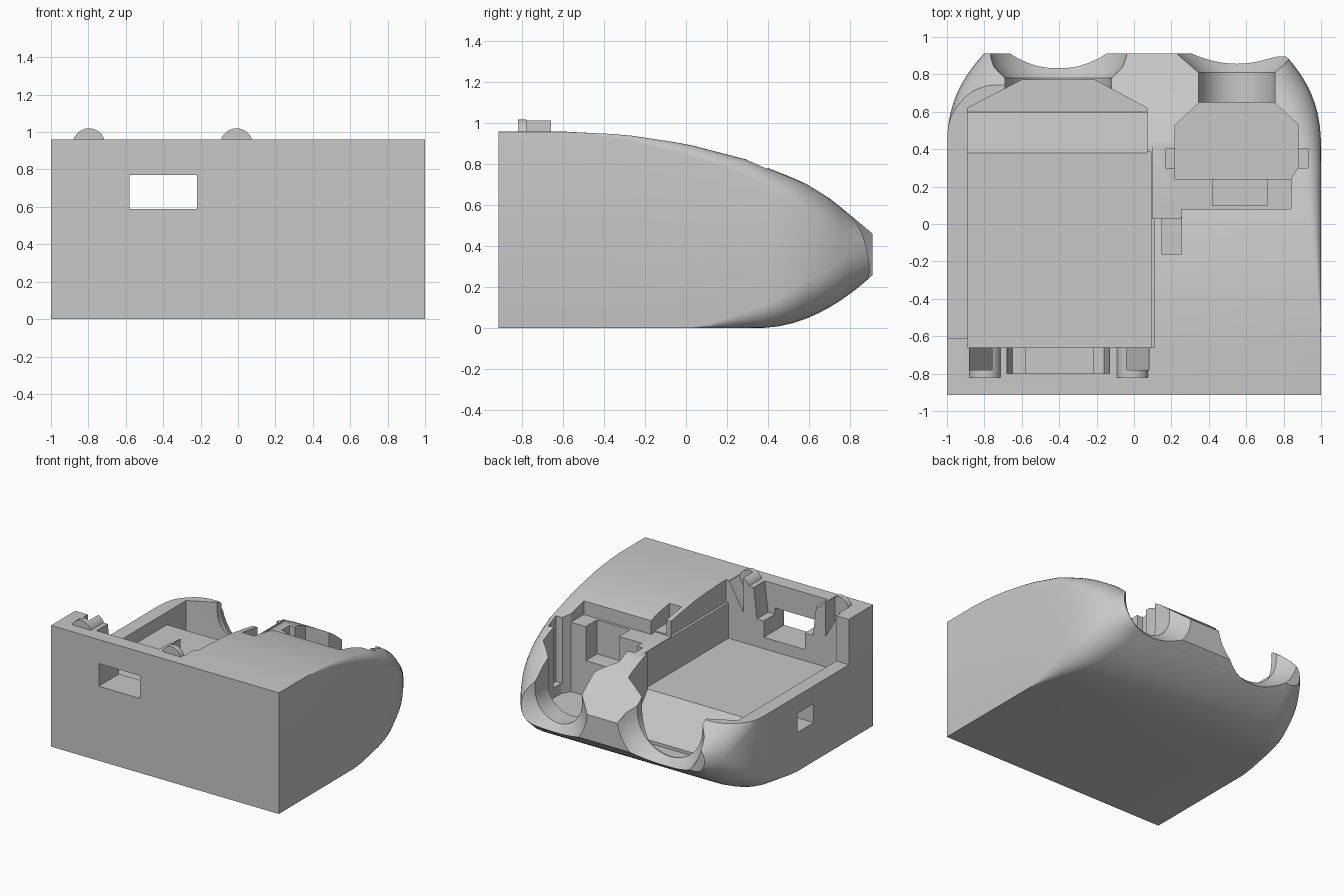
import bpy, bmesh, math

old = bpy.data.objects.get("Cube")
if old:
    bpy.data.objects.remove(old, do_unlink=True)

shade = (0.58, 0.58, 0.58, 1)
grey = bpy.data.materials.new("plain_grey")
grey.use_nodes = True
grey.diffuse_color = shade
grey.node_tree.nodes["Principled BSDF"].inputs["Base Color"].default_value = shade


def loft(name, rings):
    """Skin a row of equal rings and cap both ends."""
    bm = bmesh.new()
    rows = [[bm.verts.new(point) for point in ring] for ring in rings]
    for near, far in zip(rows, rows[1:]):
        for i in range(len(near)):
            bm.faces.new((near[i - 1], near[i], far[i], far[i - 1]))
    bm.faces.new(rows[0])
    bm.faces.new(rows[-1])
    bmesh.ops.recalc_face_normals(bm, faces=bm.faces[:])
    mesh = bpy.data.meshes.new(name)
    bm.to_mesh(mesh)
    bm.free()
    mesh.materials.append(grey)
    part = bpy.data.objects.new(name, mesh)
    bpy.context.collection.objects.link(part)
    return part


SKY = 1.2  # height above everything, where open cavities end


def prism(name, outline, bottom, top=SKY):
    """Plan outline raised from bottom to top."""
    return loft(name, [[(x, y, z) for x, y in outline] for z in (bottom, top)])


def box(name, left, right, front, back, bottom, top=SKY):
    return prism(name, [(left, front), (right, front), (right, back), (left, back)], bottom, top)


def along_y(name, outline, front, back):
    """Front outline pushed from front to back."""
    return loft(name, [[(x, y, z) for x, z in outline] for y in (front, back)])


def arc(cx, cz, radius, start, sweep, steps):
    angles = [start + sweep * i / steps for i in range(steps + 1)]
    return [(cx + radius * math.cos(a), cz + radius * math.sin(a)) for a in angles]


def eye_opening(name, cx, cz, flare):
    """Half round below, straight sides above, widening to the back."""
    rings = []
    for y, radius in flare:
        outline = arc(cx, cz, radius, math.pi, math.pi, 20) + [(cx + radius, SKY), (cx - radius, SKY)]
        rings.append([(x, y, z) for x, z in outline])
    return loft(name, rings)


def at(table, y):
    """Straight-line reading from a short table."""
    for (a, u), (b, v) in zip(table, table[1:]):
        if y <= b:
            return u + (v - u) * (y - a) / (b - a)
    return table[-1][1]


# Housing: rounded sections along the depth, narrowing to a blunt nose
FRONT, BACK = -.915, .912
roof = [(FRONT, .96), (-.6, .96), (-.3, .945), (0, .9), (.3, .822),
        (.57, .715), (.7, .635), (.8, .555), (BACK, .46)]
roof_round = [(FRONT, .003), (-.5, .004), (.32, .085), (.6, .165), (.8, .18), (BACK, .09)]
floor_round = [(FRONT, .003), (.07, .004), (.35, .1), (.6, .19), (.8, .18), (BACK, .09)]


def fade(y, start):
    return max(0, (y - start) / (BACK - start))


sections = []
count = 26
for step in range(count + 1):
    y = FRONT + (BACK - FRONT) * math.sin(math.pi / 2 * step / count)
    width = 1 - .2 * fade(y, .4) ** 2.45
    high, low = at(roof, y), .26 * fade(y, .35) ** 2
    ring = []
    for corner, (side, up) in enumerate([(1, 1), (-1, 1), (-1, -1), (1, -1)]):
        radius = at(roof_round if up > 0 else floor_round, y)
        cz = high - radius if up > 0 else low + radius
        quarter = math.pi / 2
        ring += [(x, y, z) for x, z in
                 arc(side * (width - radius), cz, radius, corner * quarter, quarter, 6)]
    sections.append(ring)
housing = loft("housing", sections)

# Rounded latch tops standing on the front wall
dome = [(x, .92 + z) for x, z in arc(0, 0, .087, 0, math.pi, 14)]
latches = [along_y("latch_top", [(x + middle, z * 1.013) for x, z in dome], -.82, -.66)
           for middle in (-.797, -.008)]

# Slanted slots behind the latches, mirrored about the middle of the bay
slots = []
for side in (-1, 1):
    outline = [(.48, SKY), (.48, .95), (.36, .74), (.36, SKY)]
    slots.append(along_y("latch_slot", [(side * x - .4, z) for x, z in outline], -.78, -.6))

# Large bay, its lens chamber and the lowered side wall
large_side = [
    box("large_bay", -.89, .09, -.66, .385, .5),
    box("bay_rim", .05, .11, -.66, .53, .78),
    box("lowered_wall", -SKY, -.69, -.61, SKY, .6),
    loft("sloping_floor", [[(x, .38, .5), (x, .62, .2), (x, .62, SKY), (x, .38, SKY)]
                           for x in (-.89, .07)]),
    prism("large_chamber", [(-.89, .6), (.07, .6), (.07, .62), (-.21, .77), (-.6, .77), (-.89, .62)], .2),
    eye_opening("large_eye_opening", -.405, .53,
                [(.66, .285), (.78, .285), (.84, .345), (.91, .375), (1, .4)]),
    box("front_window", -.58, -.22, -SKY, -.6, .59, .77),
    box("side_window", -SKY, -.85, -.17, .03, .31, .46),
    along_y("latch_recess", [(-.65, .72), (-.16, .72), (-.1, SKY), (-.71, SKY)], -.8, -.6),
]

# Small bay with its ledges, plate slot and catch
small_side = [
    box("ledge", .1, .84, .08, .5, .77),
    box("ledge_pocket", .42, .71, .1, .3, .5),
    prism("small_chamber", [(.22, .24), (.84, .24), (.88, .31), (.88, .53),
                            (.75, .65), (.35, .65), (.22, .53)], .22),
    box("plate_slot", .17, .93, .3, .4, .3),
    eye_opening("small_eye_opening", .55, .47, [(.6, .205), (.81, .205), (.91, .32), (1, .41)]),
    box("catch_pocket", .15, .255, -.16, .04, .78),
    box("catch_channel", .1, .25, .03, .1, .77),
]

helpers = latches + slots + large_side + small_side
for part in helpers:
    part.hide_render = True
    modifier = housing.modifiers.new(part.name, 'BOOLEAN')
    modifier.operation = 'UNION' if part in latches else 'DIFFERENCE'
    modifier.solver = 'EXACT'
    modifier.object = part

# Bake the cavities, then drop the helpers
graph = bpy.context.evaluated_depsgraph_get()
baked = bpy.data.meshes.new_from_object(housing.evaluated_get(graph))
housing.modifiers.clear()
housing.data = baked
for part in helpers:
    bpy.data.objects.remove(part, do_unlink=True)

# Smooth the curved skin, keep the edges sharp
bpy.ops.object.select_all(action='DESELECT')
housing.select_set(True)
bpy.context.view_layer.objects.active = housing
bpy.ops.object.shade_smooth_by_angle(angle=math.radians(28))
